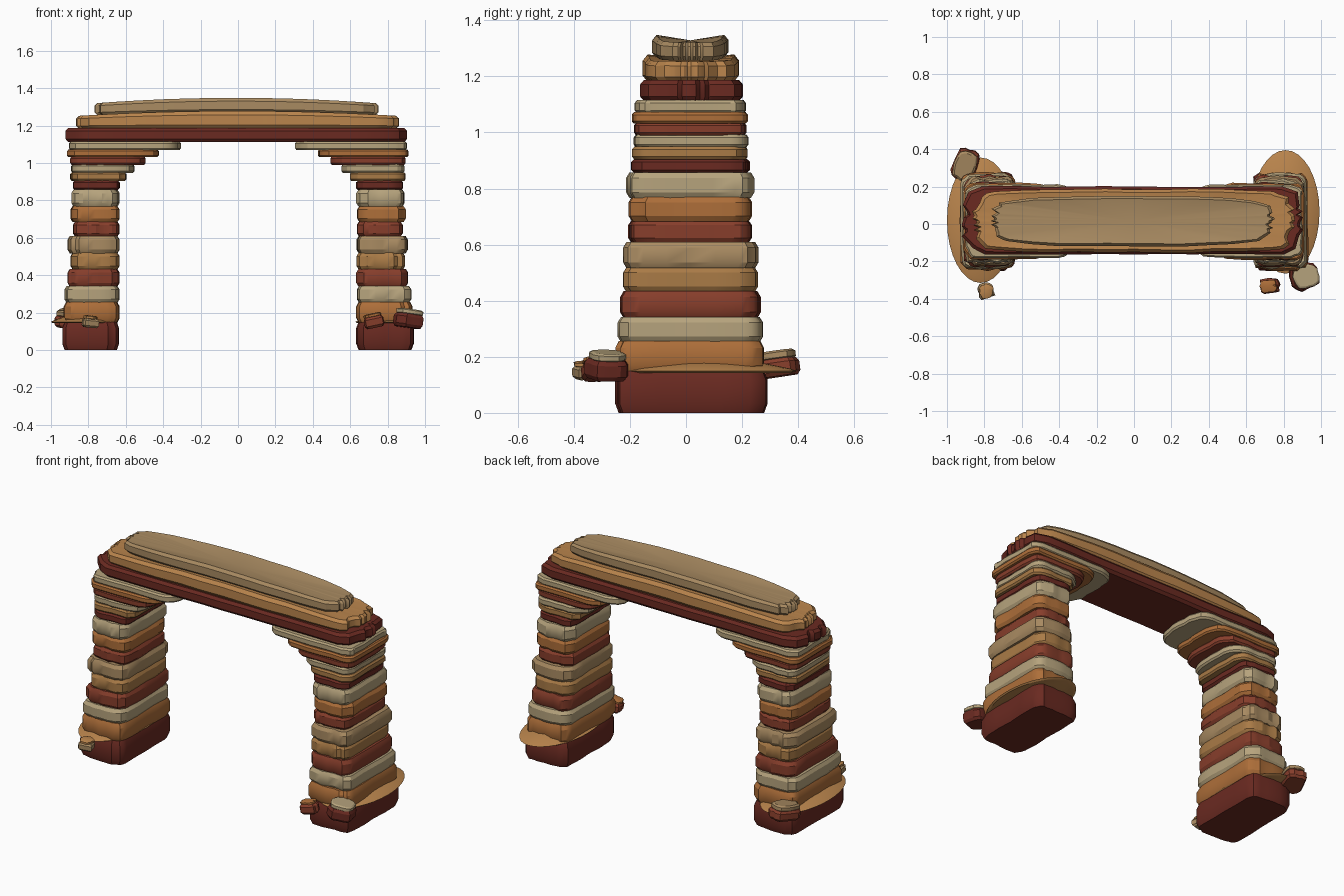
import bpy, bmesh, math, random
from mathutils import Matrix, Vector, Euler

if "Cube" in bpy.data.objects:
    bpy.data.objects.remove(bpy.data.objects["Cube"])

random.seed(4)

def material(name, hexcol):
    lin = [(int(hexcol[i:i + 2], 16) / 255) ** 2.2 for i in (0, 2, 4)]
    m = bpy.data.materials.new(name)
    m.diffuse_color = (*lin, 1)
    m.use_nodes = True
    m.node_tree.nodes["Principled BSDF"].inputs["Base Color"].default_value = m.diffuse_color
    return m

MAT = {n: material(n, h) for n, h in dict(
    dark="6A2E26", red="86402F", orange="AC6E3C", brown="A87A48",
    tan="A88A62", cream="B5A27C", ochre="B9844E").items()}

def outline(hx, hy, r_neg, r_pos, seg=4, cuts=3):
    """Rounded rectangle, with separate corner radii on the -x and +x ends."""
    pts = []
    for sx, sy, a0 in ((1, 1, 0), (-1, 1, 90), (-1, -1, 180), (1, -1, 270)):
        r = r_pos if sx > 0 else r_neg
        for k in range(seg + 1):
            a = math.radians(a0 + 90 * k / seg)
            pts.append(Vector((sx * (hx - r) + r * math.cos(a),
                               sy * (hy - r) + r * math.sin(a))))
    out = []
    for i, p in enumerate(pts):
        out.append(p)
        if i % (seg + 1) == seg:                  # subdivide the straight sides
            q = pts[(i + 1) % len(pts)]
            out += [p.lerp(q, k / (cuts + 1)) for k in range(1, cuts + 1)]
    return out

def slab(name, x, y, z, mat, r=(.07, .07), arch=(0, 0), taper=0, inset=.012,
         wobble=.004, rot=None, seg=4, cuts=3):
    """Layered stone with softened rims; arch lifts the (bottom, top) rims mid-length."""
    hx, hy, h = (x[1] - x[0]) / 2, (y[1] - y[0]) / 2, z[1] - z[0]
    base = outline(hx, hy, *r, seg, cuts)
    jitter = [1 + random.uniform(-wobble, wobble) / min(hx, hy) for _ in base]
    bm = bmesh.new()
    rings = []
    for t, ins in ((0, inset), (.22, 0), (.78, 0), (1, inset)):
        ring = []
        for p, j in zip(base, jitter):
            px, py = p.x * j * (1 - ins / hx), p.y * j * (1 - ins / hy)
            u = min(1, abs(px) / hx)
            lift = (arch[0] * (1 - t) + arch[1] * t) * (1 - u * u)
            ring.append(bm.verts.new((px, py * (1 - taper * u ** 4), (t - .5) * h + lift)))
        rings.append(ring)
    n = len(base)
    for a, b in zip(rings, rings[1:]):
        for i in range(n):
            bm.faces.new((a[i], a[(i + 1) % n], b[(i + 1) % n], b[i]))
    for ring in (rings[0], rings[-1]):            # fan caps
        c = bm.verts.new((0, 0, sum(v.co.z for v in ring) / n))
        for i in range(n):
            bm.faces.new((ring[i], ring[(i + 1) % n], c))
    bmesh.ops.recalc_face_normals(bm, faces=bm.faces)
    m = Matrix.Translation(((x[0] + x[1]) / 2, (y[0] + y[1]) / 2, (z[0] + z[1]) / 2))
    if rot:
        m = m @ Euler([math.radians(a) for a in rot]).to_matrix().to_4x4()
    bm.transform(m)
    return finish(name, bm, mat)

def finish(name, bm, mat):
    me = bpy.data.meshes.new(name)
    bm.to_mesh(me)
    bm.free()
    ob = bpy.data.objects.new(name, me)
    bpy.context.collection.objects.link(ob)
    me.materials.append(MAT[mat])
    return ob

# Pillar strata: top z, outer x, inner x, front y, back y, colour
LAYERS = [
    (.150, .936, .636, -.247, .285, "dark"), (.256, .930, .636, -.245, .272, "orange"),
    (.342, .925, .636, -.237, .270, "cream"), (.434, .910, .636, -.228, .260, "red"),
    (.520, .893, .636, -.218, .250, "brown"), (.610, .908, .636, -.218, .252, "tan"),
    (.687, .880, .636, -.200, .230, "red"), (.770, .893, .636, -.200, .230, "orange"),
    (.858, .888, .636, -.207, .237, "cream"), (.907, .880, .634, -.190, .222, "dark"),
    (.950, .893, .600, -.187, .215, "brown"), (.993, .888, .556, -.183, .218, "cream"),
    (1.035, .893, .497, -.183, .212, "red"), (1.072, .910, .428, -.190, .218, "orange"),
    (1.115, .900, .310, -.180, .212, "cream")]

for side, s in (("left", -1), ("right", 1)):
    z0 = 0
    for i, (z1, xo, xi, y0, y1, col) in enumerate(LAYERS):
        part = "corbel" if i > 9 else "pillar_layer"
        ro, ri = .06, (.10 if i > 10 else .06)
        slab(f"{side}_{part}_{i + 1}", sorted((s * xo, s * xi)), (y0, y1), (z0, z1), col,
             r=(ro, ri) if s < 0 else (ri, ro), inset=.012 if i < 10 else .008)
        z0 = z1 - .004

# Lintel slabs, each shorter and more arched
slab("lintel_lower", (-.904, .896), (-.163, .2), (1.112, 1.187), "dark", r=(.1, .1),
     inset=.014, seg=2, cuts=9)
slab("lintel_middle", (-.847, .845), (-.152, .187), (1.183, 1.252), "ochre", r=(.1, .1),
     arch=(0, .026), taper=.12, inset=.016, cuts=9)
slab("lintel_cap", (-.75, .73), (-.118, .15), (1.256, 1.32), "tan", r=(.07, .07),
     arch=(.012, .028), taper=.3, inset=.014, cuts=9)

# Thin domed ledges around the pillar feet
def ledge(name, cx, cy, rx, ry):
    bm = bmesh.new()
    prev, n = None, 32
    for k, z in ((.95, .143), (1, .150), (.93, .158), (.6, .180), (.2, .190)):
        ring = [bm.verts.new((cx + rx * k * math.cos(a), cy + ry * k * math.sin(a), z))
                for a in (2 * math.pi * i / n for i in range(n))]
        if prev:
            for i in range(n):
                bm.faces.new((prev[i], prev[(i + 1) % n], ring[(i + 1) % n], ring[i]))
        else:
            bm.faces.new(ring[::-1])
        prev = ring
    bm.faces.new(prev)
    finish(name, bm, "ochre")

ledge("left_ledge", -.82, .02, .18, .335)
ledge("right_ledge", .81, .065, .182, .33)

# Fallen boulders: body plus a paler cap
def boulder(name, x, y, z, cap, body_col, cap_col, rot):
    e = Euler([math.radians(a) for a in rot]).to_matrix()
    r = .3 * min(x[1] - x[0], y[1] - y[0])
    opts = dict(r=(r, r), wobble=.005, rot=rot, seg=2, cuts=1, inset=.01)
    slab(name, x, y, z, body_col, **opts)
    off = e @ Vector((0, 0, (z[1] - z[0] + cap) / 2 - .004))
    c = Vector((sum(x) / 2, sum(y) / 2, sum(z) / 2)) + off
    hx, hy = (x[1] - x[0]) / 2 - .006, (y[1] - y[0]) / 2 - .006
    slab(name + "_cap", (c.x - hx, c.x + hx), (c.y - hy, c.y + hy),
         (c.z - cap / 2, c.z + cap / 2), cap_col, **opts)

boulder("boulder_front_right", (.838, .988), (-.35, -.215), (.12, .192), .03, "dark", "cream", (0, 8, 18))
boulder("boulder_front_small", (.675, .775), (-.368, -.29), (.118, .18), .02, "red", "orange", (0, -12, 5))
boulder("boulder_front_left", (-.835, -.75), (-.4, -.315), (.12, .168), .02, "tan", "ochre", (3, 5, 20))
boulder("boulder_back_left", (-.965, -.84), (.235, .4), (.128, .19), .034, "red", "tan", (8, 0, -18))

# Smooth shading with crisp edges
for ob in bpy.context.scene.objects:
    ob.select_set(True)
    bpy.context.view_layer.objects.active = ob
bpy.ops.object.shade_smooth_by_angle(angle=math.radians(30))
